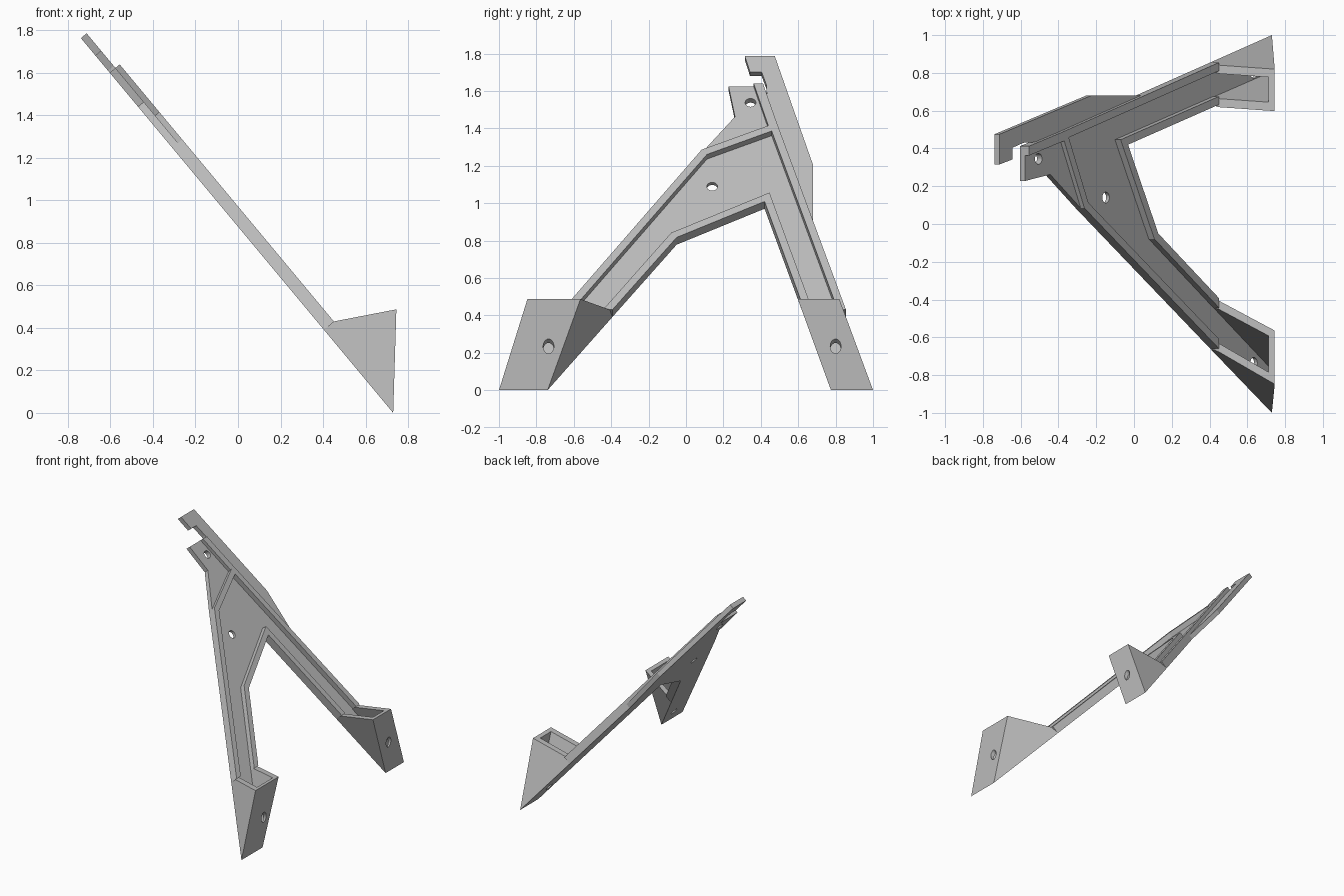
import bpy, bmesh
from mathutils import Vector
from mathutils.geometry import intersect_line_line_2d

if "Cube" in bpy.data.objects:
    bpy.data.objects.remove(bpy.data.objects["Cube"])

grey = bpy.data.materials.new("plain grey")
grey.use_nodes = True
grey.diffuse_color = (0.5, 0.5, 0.5, 1)
grey.node_tree.nodes["Principled BSDF"].inputs["Base Color"].default_value = (0.5, 0.5, 0.5, 1)

# The frame lies on a slope rising towards -x
TOE, SLOPE = 0.73, 1.2
N = Vector((SLOPE, 0, 1)).normalized()
RIM, FLOOR, THIN, WALL = 0.061, 0.022, 0.035, 0.042


def on_slope(y, z, h=0):
    return Vector((TOE - z / SLOPE, y, z)) + N * h


def finish(name, bm):
    bmesh.ops.recalc_face_normals(bm, faces=bm.faces)
    mesh = bpy.data.meshes.new(name)
    bm.to_mesh(mesh)
    bm.free()
    mesh.materials.append(grey)
    obj = bpy.data.objects.new(name, mesh)
    bpy.context.collection.objects.link(obj)
    return obj


def plate(name, profile, low, high):
    """Profile of (y, z) points on the slope, raised along its normal."""
    bm = bmesh.new()
    face = bm.faces.new([bm.verts.new(on_slope(y, z, low)) for y, z in profile])
    new = bmesh.ops.extrude_face_region(bm, geom=[face])["geom"]
    bmesh.ops.translate(bm, vec=N * (high - low),
                        verts=[v for v in new if isinstance(v, bmesh.types.BMVert)])
    return finish(name, bm)


def hull(name, points):
    bm = bmesh.new()
    for p in points:
        bm.verts.new(p)
    bmesh.ops.convex_hull(bm, input=bm.verts)
    bmesh.ops.dissolve_limit(bm, angle_limit=0.01, verts=bm.verts, edges=bm.edges)
    return finish(name, bm)


def drill(name, y, z, radius=0.029):
    bm = bmesh.new()
    bmesh.ops.create_cone(bm, cap_ends=True, segments=24, radius1=radius, radius2=radius, depth=0.8)
    bm.transform(N.to_track_quat("Z", "Y").to_matrix().to_4x4())
    bmesh.ops.translate(bm, vec=on_slope(y, z), verts=bm.verts)
    return finish(name, bm)


def cut(obj, *cutters):
    bpy.context.view_layer.objects.active = obj
    for cutter in cutters:
        mod = obj.modifiers.new("cut", "BOOLEAN")
        mod.operation, mod.solver, mod.object = "DIFFERENCE", "EXACT", cutter
        bpy.ops.object.modifier_apply(modifier=mod.name)
        bpy.data.objects.remove(cutter)


def inset(profile, width):
    """Move every edge of a clockwise profile inwards, measured on the slope."""
    k = N.x
    pts = [Vector((y, z / k)) for y, z in profile]
    lines = []
    for a, b in zip(pts, pts[1:] + pts[:1]):
        d = (b - a).normalized()
        shift = Vector((d.y, -d.x)) * width
        lines.append((a + shift - d * 3, b + shift + d * 3))
    corners = [intersect_line_line_2d(*lines[i - 1], *lines[i]) for i in range(len(lines))]
    return [(p.x, p.y * k) for p in corners]


# Side planes of the legs: y = y0 + a * (x - TOE) + b * z
FRONT_OUT, FRONT_IN = (-1.0, -0.643, 0.332), (-0.74, -0.607, 0.38)
BACK_OUT, BACK_IN = (1.0, 0, -0.37), (0.775, 0, -0.364)


def side_y(side, x, z):
    return side[0] + side[1] * (x - TOE) + side[2] * z


def leg_point(side, z):
    return side_y(side, TOE - z / SLOPE, z), z


# Main frame: two legs meeting in a web, with one shared pocket
def frame_outline(z):
    return [leg_point(FRONT_OUT, z), (0.084, 1.247), (0.485, 1.392), leg_point(BACK_OUT, z),
            leg_point(BACK_IN, z), (0.42, 0.97), (-0.05, 0.778), leg_point(FRONT_IN, z)]


JOINT = 0.391
frame = plate("main_frame", frame_outline(JOINT), 0, RIM)
cut(frame,
    plate("pocket", inset(frame_outline(0.25), WALL), FLOOR, 0.2),
    drill("web_hole", 0.14, 1.075))


# Feet: wedge boxes open at the top, with a hole drilled square to the slope
def foot(name, low_side, high_side, hole_y):
    def block(part, stations, wall):
        return hull(part, [(x, side_y(s, x, z) + off, z) for x, z in stations
                           for s, off in ((low_side, wall), (high_side, -wall))])

    joint = on_slope(0, JOINT)
    outer = [(TOE, 0), (0.745, 0.487), (0.45, 0.43), (joint.x, joint.z)]
    floor = [on_slope(0, z, FLOOR) for z in (0.04, 0.46)]
    inner = [(p.x, p.z) for p in floor] + [(0.712, 0.6), (floor[1].x, 0.6)]
    box = block(name, outer, 0)
    cut(box, block("foot_pocket", inner, 0.045), drill("foot_hole", hole_y, 0.135))


foot("front_foot", FRONT_OUT, FRONT_IN, -0.735)
foot("back_foot", BACK_IN, BACK_OUT, 0.8)

# Thin mounting tab above the web
tab = plate("top_tab", [(0.084, 1.247), (0.262, 1.44), (0.228, 1.6), (0.41, 1.6), (0.485, 1.392)], 0, THIN)
cut(tab, drill("tab_hole", 0.345, 1.515))

# Rail carrying the back leg on past the tab
plate("upper_rail", [(0.44, 1.376), (0.362, 1.6), (0.412, 1.6), (0.485, 1.392)], 0, RIM)

# Thin wing with a hooked end along the back edge
plate("hooked_wing", [(0.68, 0.86), (0.68, 1.18), (0.475, 1.763), (0.315, 1.763), (0.342, 1.68),
                      (0.404, 1.68), (0.43, 1.61), (0.435, 1.5), (0.665, 0.88)], 0, THIN)
